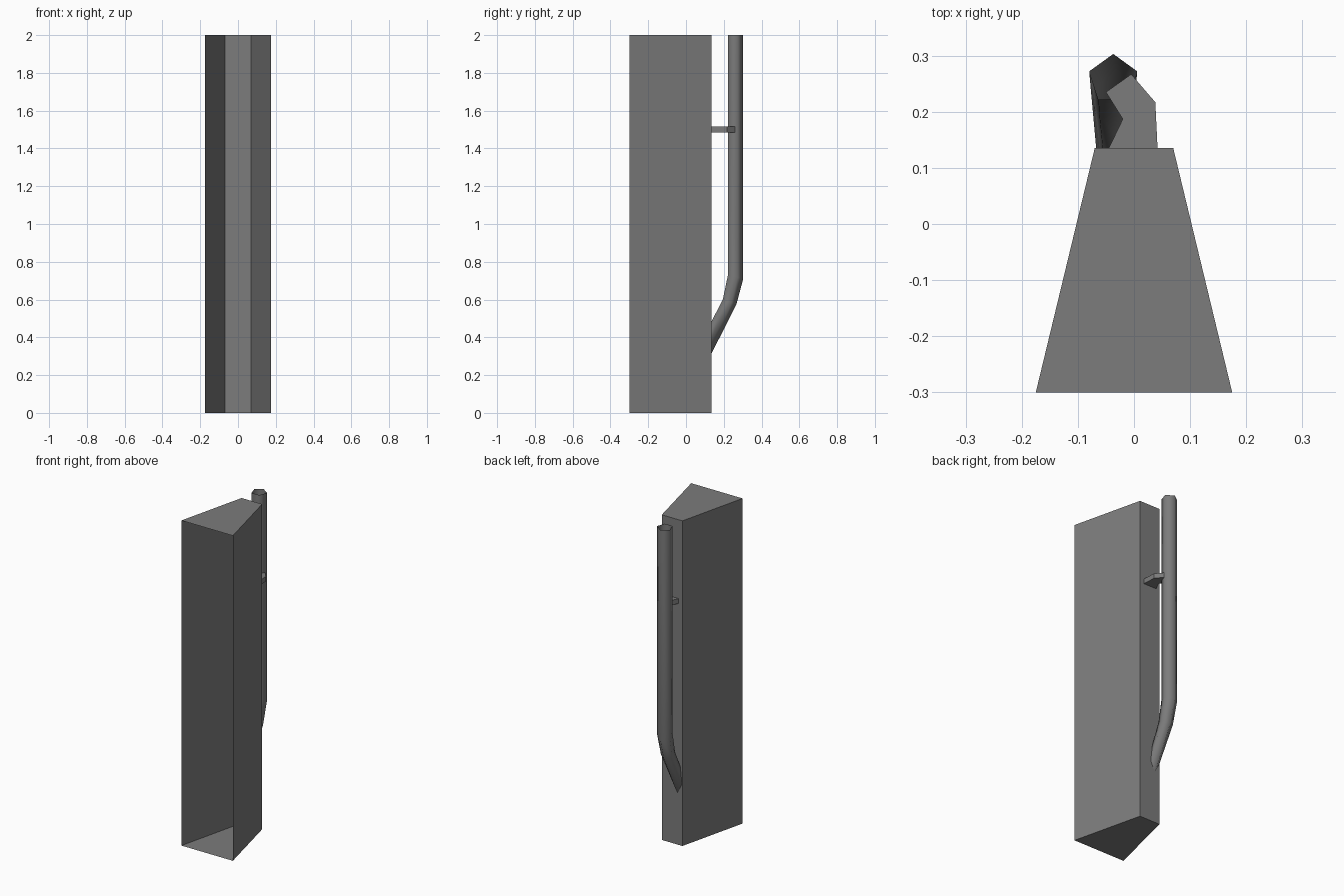
import bpy
import math

if "Cube" in bpy.data.objects:
    bpy.data.objects.remove(bpy.data.objects["Cube"])

grey = bpy.data.materials.new("plain_grey")
grey.diffuse_color = (0.2, 0.2, 0.2, 1)
grey.use_nodes = True
grey.node_tree.nodes["Principled BSDF"].inputs["Base Color"].default_value = grey.diffuse_color


def make(name, verts, faces):
    mesh = bpy.data.meshes.new(name)
    mesh.from_pydata(verts, [], faces)
    mesh.materials.append(grey)
    obj = bpy.data.objects.new(name, mesh)
    bpy.context.collection.objects.link(obj)
    return obj


def prism(name, outline, z0, z1, skip=()):
    """Extrude a counter-clockwise outline; skip leaves out chosen side faces."""
    n = len(outline)
    verts = [(x, y, z) for z in (z0, z1) for x, y in outline]
    faces = [(i, (i + 1) % n, (i + 1) % n + n, i + n)
             for i in range(n) if i not in skip]
    faces += [tuple(reversed(range(n))), tuple(range(n, 2 * n))]
    return make(name, verts, faces)


# Tapered column, open at the front
prism("column", [(-0.175, -0.3), (0.175, -0.3), (0.07, 0.135), (-0.07, 0.135)],
      0, 2, skip=(0,))

# Bent flat bracket from the column into the pipe
prism("bracket", [(-0.045, 0.135), (0.042, 0.135), (0.038, 0.217),
                  (-0.005, 0.267), (-0.05, 0.235), (-0.02, 0.187)], 1.485, 1.515)

# Five-sided downpipe: each ring has inner (y, z), outer (y, z) and radius
rings = [((0.222, 2.0), (0.303, 2.0), 0.045),
         ((0.222, 0.73), (0.303, 0.71), 0.045),
         ((0.195, 0.60), (0.267, 0.575), 0.042),
         ((0.1355, 0.485), (0.1355, 0.315), 0.032)]
verts = []
for (yi, zi), (yo, zo), r in rings:
    for k in range(5):
        a = math.radians(90 + 72 * k)
        t = (math.sin(a) + 0.809) / 1.809
        verts.append((-0.037 + r * math.cos(a),
                      yi + (yo - yi) * t, zi + (zo - zi) * t))
faces = [(j * 5 + k, (j + 1) * 5 + k, (j + 1) * 5 + (k + 1) % 5, j * 5 + (k + 1) % 5)
         for j in range(len(rings) - 1) for k in range(5)]
pipe = make("downpipe", verts, faces)
for p in pipe.data.polygons:
    p.use_smooth = True
